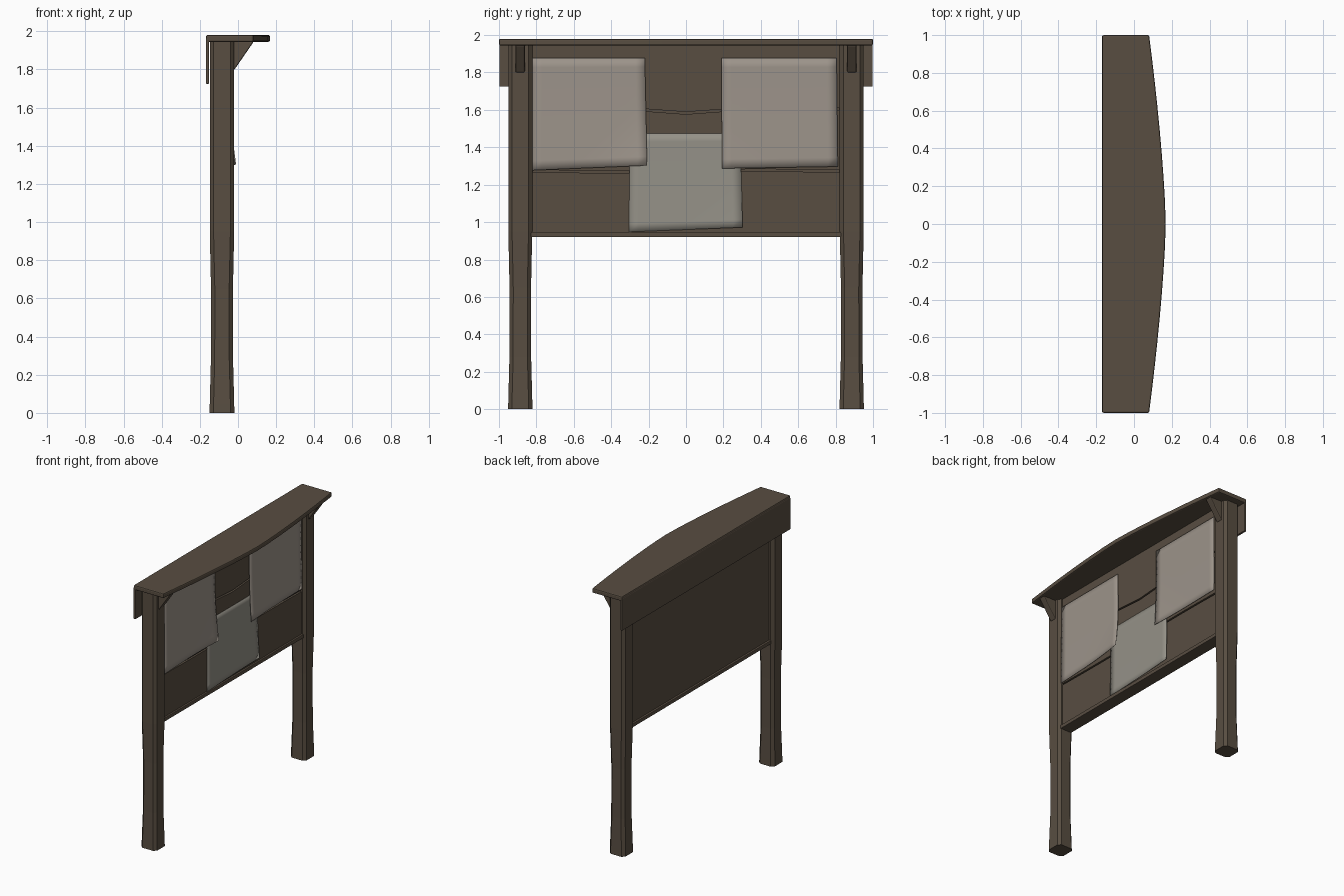
import bpy, bmesh, math

if "Cube" in bpy.data.objects:
    bpy.data.objects.remove(bpy.data.objects["Cube"])


def material(name, col):
    m = bpy.data.materials.new(name)
    m.diffuse_color = (*col, 1)
    m.use_nodes = True
    m.node_tree.nodes["Principled BSDF"].inputs["Base Color"].default_value = m.diffuse_color
    return m


WOOD = material("dark wood", (0.098, 0.075, 0.053))
PAPER = material("old paper", (0.335, 0.295, 0.255))
PAPER2 = material("grey paper", (0.30, 0.285, 0.245))


def finish(bm, name, mat, bevel=0, smooth=False):
    bmesh.ops.recalc_face_normals(bm, faces=bm.faces)
    me = bpy.data.meshes.new(name)
    bm.to_mesh(me)
    bm.free()
    ob = bpy.data.objects.new(name, me)
    bpy.context.collection.objects.link(ob)
    me.materials.append(mat)
    if bevel:
        b = ob.modifiers.new("bevel", 'BEVEL')
        b.width, b.segments, b.limit_method = bevel, 2, 'ANGLE'
    if smooth:
        for p in me.polygons:
            p.use_smooth = True
    return ob


def loft(name, rings, mat, bevel=0):
    """Closed solid through a list of equal-length rings."""
    bm = bmesh.new()
    vs = [[bm.verts.new(p) for p in r] for r in rings]
    n = len(vs[0])
    for a, b in zip(vs, vs[1:]):
        for i in range(n):
            bm.faces.new((a[i], a[(i + 1) % n], b[(i + 1) % n], b[i]))
    bm.faces.new(vs[0])
    bm.faces.new(vs[-1])
    return finish(bm, name, mat, bevel)


def box(name, x0, x1, y0, y1, z0, z1, mat, bevel=0):
    ring = lambda z: [(x0, y0, z), (x1, y0, z), (x1, y1, z), (x0, y1, z)]
    return loft(name, [ring(z0), ring(z1)], mat, bevel)


# posts: chamfered square section, slightly waisted below the board
def post_ring(cy, z, h, c=0.02):
    pts = [(h, c - h), (h, h - c), (h - c, h), (c - h, h),
           (-h, h - c), (-h, c - h), (c - h, -h), (h - c, -h)]
    return [(-0.084 + x, cy + y, z) for x, y in pts]


for s, side in ((-1, "left"), (1, "right")):
    loft(side + "_post", [post_ring(s * 0.886, z, h) for z, h in
         ((0, .065), (.05, .064), (.28, .058), (.65, .0575), (.95, .064), (1.95, .064))], WOOD)
    # roof bracket
    prof = [(-0.03, 1.80), (-0.018, 1.80), (0.082, 1.945), (-0.03, 1.95)]
    loft(side + "_bracket", [[(x, s * y, z) for x, z in prof] for y in (0.862, 0.912)],
         WOOD, 0.008)

# roof board with bowed front edge
edge = [(0.168 - 0.088 * abs(t) ** 1.45, t) for t in [i / 8 for i in range(-8, 9)]]
outline = [(-0.168, -1)] + edge + [(-0.168, 1)]
loft("roof_board", [[(x, y, z) for x, y in outline] for z in (1.945, 1.98)], WOOD, 0.008)

# fascia behind the roof
box("back_fascia", -0.169, -0.152, -0.998, 0.998, 1.725, 1.965, WOOD, 0.004)

# board backing and bottom rail
box("back_panel", -0.115, -0.065, -0.84, 0.84, 0.935, 1.95, WOOD)
box("bottom_rail", -0.13, -0.035, -0.84, 0.84, 0.92, 0.948, WOOD, 0.004)


# front planks with slightly uneven joints
def joint(k, y):
    return (0.945, 1.273 + 0.004 * math.sin(4 * y),
            1.583 + 0.022 * min(1, abs(y) / 0.3), 1.946)[k]


for k in range(3):
    rings = []
    for i in range(15):
        y = -0.83 + 1.66 * i / 14
        z0 = joint(k, y) + (0.006 if k else 0)
        z1 = joint(k + 1, y) - (0.006 if k < 2 else 0)
        rings.append([(-0.075, y, z0), (-0.048, y, z0), (-0.048, y, z1), (-0.075, y, z1)])
    loft("plank_%d" % (k + 1), rings, WOOD)


# notices: thin sheets with a lifted lower corner
def sheet(name, x, corners, curl, curl_side, mat, n=12):
    bl, br, tr, tl = corners
    bm = bmesh.new()
    g = []
    for j in range(n + 1):
        v = j / n
        row = []
        for i in range(n + 1):
            u = i / n
            y, z = ((1 - v) * ((1 - u) * bl[k] + u * br[k]) +
                    v * ((1 - u) * tl[k] + u * tr[k]) for k in (0, 1))
            w = u if curl_side > 0 else 1 - u
            lift = curl * max(0, w - v - 0.35) ** 2 / 0.4225
            row.append(bm.verts.new((x + lift + 0.004 * (1 - v) ** 2, y, z)))
        g.append(row)
    for j in range(n):
        for i in range(n):
            bm.faces.new((g[j][i], g[j][i + 1], g[j + 1][i + 1], g[j + 1][i]))
    ob = finish(bm, name, mat, 0, True)
    so = ob.modifiers.new("thickness", 'SOLIDIFY')
    so.thickness, so.offset = 0.002, 0


sheet("left_notice", -0.040, [(-.822, 1.277), (-.208, 1.303), (-.22, 1.878), (-.822, 1.878)],
      0.025, 1, PAPER)
sheet("right_notice", -0.040, [(.192, 1.287), (.812, 1.297), (.805, 1.878), (.19, 1.878)],
      0.012, -1, PAPER)
sheet("middle_notice", -0.046, [(-.305, .948), (.303, .972), (.29, 1.475), (-.30, 1.475)],
      0.008, 1, PAPER2)
